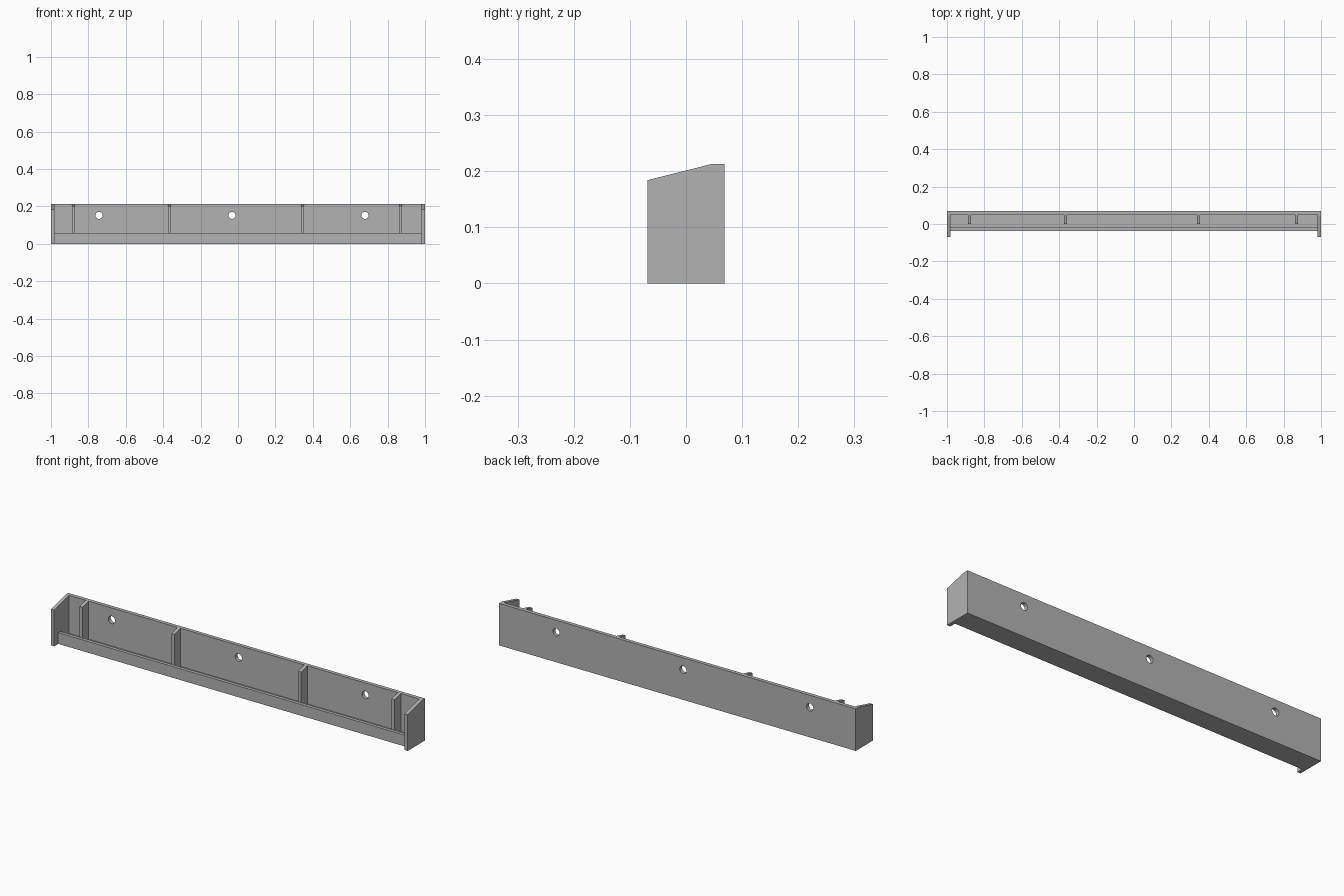
import bpy, bmesh, math

cube = bpy.data.objects.get("Cube")
if cube:
    bpy.data.objects.remove(cube, do_unlink=True)

grey = bpy.data.materials.new("plain grey")
grey.use_nodes = True
colour = (0.45, 0.45, 0.45, 1)
grey.diffuse_color = colour
grey.node_tree.nodes["Principled BSDF"].inputs["Base Color"].default_value = colour


def extrude_x(name, profile, x0, x1):
    """Extrude a (y, z) outline from x0 to x1."""
    bm = bmesh.new()
    face = bm.faces.new([bm.verts.new((x0, y, z)) for y, z in profile])
    new = bmesh.ops.extrude_face_region(bm, geom=[face])["geom"]
    verts = [v for v in new if isinstance(v, bmesh.types.BMVert)]
    bmesh.ops.translate(bm, verts=verts, vec=(x1 - x0, 0, 0))
    bmesh.ops.recalc_face_normals(bm, faces=bm.faces)
    mesh = bpy.data.meshes.new(name)
    bm.to_mesh(mesh)
    bm.free()
    mesh.materials.append(grey)
    obj = bpy.data.objects.new(name, mesh)
    bpy.context.collection.objects.link(obj)
    return obj


HEIGHT, BACK, WALL, FLOOR = 0.213, 0.069, 0.05, 0.02
LIP_FRONT, LIP_BACK, LIP_TOP = -0.037, -0.02, 0.057
INNER = 0.982

# Tray: back plate, floor and front lip in one section
tray = extrude_x("tray", [
    (LIP_FRONT, 0), (BACK, 0), (BACK, HEIGHT), (WALL, HEIGHT),
    (WALL, FLOOR), (LIP_BACK, FLOOR), (LIP_BACK, LIP_TOP), (LIP_FRONT, LIP_TOP)],
    -INNER, INNER)

# Screw holes through the back plate
for i, x in enumerate((-0.743, -0.032, 0.679)):
    bpy.ops.mesh.primitive_cylinder_add(
        vertices=32, radius=0.019, depth=0.08,
        location=(x, 0.06, 0.152), rotation=(math.pi / 2, 0, 0))
    cutter = bpy.context.object
    cutter.name = f"hole_cutter_{i + 1}"
    cutter.data.materials.append(grey)
    cutter.hide_render = True
    cutter.hide_set(True)
    cutter.display_type = 'WIRE'
    cut = tray.modifiers.new(f"screw_hole_{i + 1}", 'BOOLEAN')
    cut.object = cutter
    cut.operation = 'DIFFERENCE'
    cut.solver = 'EXACT'

# Bake the holes, then drop the cutters
bpy.context.view_layer.update()
graph = bpy.context.evaluated_depsgraph_get()
drilled = bpy.data.meshes.new_from_object(tray.evaluated_get(graph))
tray.modifiers.clear()
tray.data = drilled
for obj in [o for o in bpy.data.objects if o.name.startswith("hole_cutter")]:
    bpy.data.objects.remove(obj, do_unlink=True)

# End plates with a sloping top
end_profile = [(-0.069, 0), (BACK, 0), (BACK, HEIGHT), (0.046, HEIGHT), (-0.069, 0.184)]
extrude_x("left_end", end_profile, INNER, 1)
extrude_x("right_end", end_profile, -1, -INNER)

# Divider ribs against the back plate
rib_profile = [(0, FLOOR), (WALL, FLOOR), (WALL, HEIGHT), (0.046, HEIGHT), (0, 0.201)]
for i, x in enumerate((-0.88, -0.365, 0.346, 0.87)):
    extrude_x(f"rib_{i + 1}", rib_profile, x - 0.008, x + 0.008)
